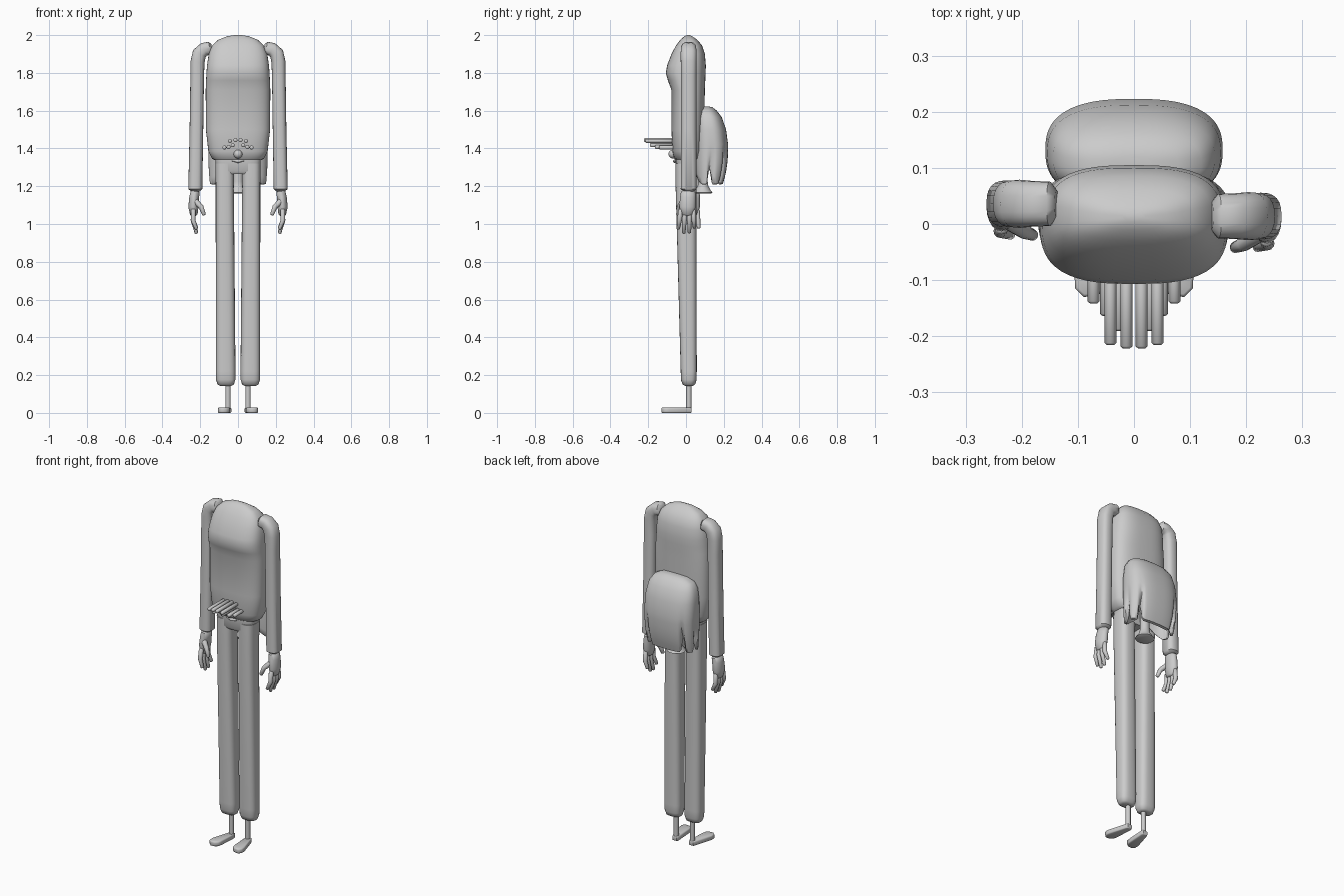
import bpy, bmesh, math
from mathutils import Vector

if "Cube" in bpy.data.objects:
    bpy.data.objects.remove(bpy.data.objects["Cube"])


def finish(name, bm, angle=50):
    bmesh.ops.recalc_face_normals(bm, faces=bm.faces)
    me = bpy.data.meshes.new(name)
    bm.to_mesh(me)
    bm.free()
    ob = bpy.data.objects.new(name, me)
    bpy.context.collection.objects.link(ob)
    bpy.ops.object.select_all(action='DESELECT')
    ob.select_set(True)
    bpy.context.view_layer.objects.active = ob
    bpy.ops.object.shade_smooth_by_angle(angle=math.radians(angle))
    return ob


def skin(name, loops, angle=50):
    """Bridge equal-length point loops and cap both ends."""
    bm = bmesh.new()
    vs = [[bm.verts.new(p) for p in l] for l in loops]
    n = len(vs[0])
    for a, b in zip(vs, vs[1:]):
        for i in range(n):
            bm.faces.new((a[i], a[(i + 1) % n], b[(i + 1) % n], b[i]))
    bm.faces.new(vs[0])
    bm.faces.new(vs[-1])
    return finish(name, bm, angle)


def unit(a, p):
    """Point on a unit superellipse."""
    c, s = math.cos(a), math.sin(a)
    return (math.copysign(abs(c) ** (2 / p), c), math.copysign(abs(s) ** (2 / p), s))


def loft(name, rings, p=2.0, n=32):
    """rings: (centre x, z, half width, front y, back y)"""
    loops = []
    for cx, z, rx, y0, y1 in rings:
        pts = [unit(2 * math.pi * i / n, p) for i in range(n)]
        loops.append([(cx + rx * u, (y0 + y1) / 2 + (y1 - y0) / 2 * v, z) for u, v in pts])
    return skin(name, loops)


def tube(name, path, radii, n=14, squash=1.0, p=2.0):
    """Sweep a section along a path, with rounded ends."""
    pts = [Vector(q) for q in path]
    d0, d1 = (pts[0] - pts[1]).normalized(), (pts[-1] - pts[-2]).normalized()
    r0, r1 = radii[0], radii[-1]
    pts = [pts[0] + d0 * r0 * .35] + pts + [pts[-1] + d1 * r1 * .35]
    radii = [r0 * .6] + list(radii) + [r1 * .6]
    loops = []
    for k, q in enumerate(pts):
        t = (pts[min(k + 1, len(pts) - 1)] - pts[max(k - 1, 0)]).normalized()
        ref = Vector((0, 1, 0)) if abs(t.y) < .9 else Vector((1, 0, 0))
        u = t.cross(ref).normalized()
        w = u.cross(t).normalized()
        loops.append([])
        for i in range(n):
            c, s = unit(2 * math.pi * i / n, p)
            loops[-1].append(q + (u * c + w * s * squash) * radii[k])
    return skin(name, loops)


# Torso with a chest bulge and domed top
torso = [(1.333, .11, -.045, .06), (1.345, .137, -.062, .08), (1.385, .157, -.072, .09),
         (1.5, .17, -.077, .095), (1.71, .171, -.077, .1), (1.76, .169, -.096, .102),
         (1.8, .167, -.107, .104), (1.84, .164, -.1, .105), (1.9, .155, -.077, .1),
         (1.945, .137, -.053, .085), (1.975, .105, -.03, .06), (1.993, .06, -.01, .035),
         (2.0, .02, .005, .02)]
loft("torso", [(0,) + r for r in torso], p=2.8, n=48)

# Hips joining the legs
loft("hips", [(0, z, rx, y0, y1) for z, rx, y0, y1 in
     [(1.265, .1, -.045, .05), (1.28, .116, -.055, .058), (1.345, .12, -.055, .06)]], p=3.5)

for s, side in ((-1, "left"), (1, "right")):
    # Trouser leg, ankle and foot
    leg = [(.143, .03, -.005, .035), (.15, .043, -.018, .048), (.175, .051, -.027, .056),
           (.22, .052, -.028, .057), (1.2, .048, -.055, .056), (1.32, .05, -.055, .058)]
    loft(side + "_leg", [(s * (.064 + .006 * min(1, r[0])),) + r for r in leg], p=2.8)
    loft(side + "_ankle", [(s * .053, z, .014, .001, .029) for z in (.015, .17)], n=12)
    bm = bmesh.new()
    outline = [(.035, .02), (.04, .03), (.068, .03), (.073, .02), (.088, -.03), (.106, -.09),
               (.105, -.115), (.09, -.13), (.065, -.128), (.047, -.115), (.042, -.09)]
    f = bm.faces.new([bm.verts.new((s * x, y, .006)) for x, y in outline])
    ex = bmesh.ops.extrude_face_region(bm, geom=[f])
    bmesh.ops.translate(bm, vec=(0, 0, .02), verts=[v for v in ex["geom"] if isinstance(v, bmesh.types.BMVert)])
    bmesh.ops.bevel(bm, geom=[e for e in bm.edges if abs(e.verts[0].co.z - e.verts[1].co.z) < .001],
                    offset=.005, segments=2, affect='EDGES', profile=.5)
    for v in bm.verts:
        v.co.z = (v.co.z - .006) * 1.4
    finish(side + "_foot", bm, 60)

    # Sleeve
    dy = .014 if s > 0 else .036

    def P(x, y, z):
        return (s * x, y + dy, z)
    tube(side + "_sleeve", [P(.15, 0, 1.93), P(.18, 0, 1.925), P(.204, 0, 1.903), P(.214, 0, 1.86),
                            P(.216, 0, 1.78), P(.22, 0, 1.5), P(.226, 0, 1.185)],
         [.035, .036, .038, .037, .036, .036, .037], n=24, squash=1.13, p=2.6)
    # Palm, fingers and thumb
    tube(side + "_palm", [P(.227, -.002, 1.17), P(.232, -.004, 1.14), P(.236, -.006, 1.09), P(.234, -.007, 1.05)],
         [.024, .026, .027, .02], n=20, squash=1.6)
    for k, (y, tip, zt) in enumerate([(-.042, -.055, .975), (-.019, -.026, .952),
                                      (.004, .004, .955), (.024, .031, .98)]):
        tube(f"{side}_finger_{k}", [P(.236, y, 1.075), P(.238, (y + tip) / 2, 1.02), P(.22, tip, zt)],
             [.0125, .0125, .009], n=12)
    tube(side + "_thumb", [P(.225, -.03, 1.12), P(.195, -.05, 1.09), P(.18, -.056, 1.05)],
         [.016, .013, .01], n=12)

    # Rods projecting from the front, fanned in an arc
    for k, (x, tip, z) in enumerate([(.0135, -.218, 1.444), (.042, -.212, 1.44), (.028, -.187, 1.417),
                                     (.05, -.16, 1.407), (.072, -.138, 1.405)]):
        tube(f"{side}_rod_{k}", [(s * x, -.05, z), (s * x, tip, z)], [.0105, .0105], n=12)

# Small nub and lip under the rods
bm = bmesh.new()
bmesh.ops.create_uvsphere(bm, u_segments=20, v_segments=12, radius=.023)
bmesh.ops.translate(bm, vec=(0, -.07, 1.37), verts=bm.verts)
finish("nub", bm)
tube("lip", [(-.03, -.055, 1.338), (0, -.06, 1.332), (.03, -.055, 1.338)], [.006, .009, .006], n=10)

# Rear pack: hollow dome whose rim is split into hanging lobes
N = 72
slits = [math.radians(d) for d in (3, 48, 132, 177)]
dome = [(1.622, .2, .1, .12), (1.618, .5, .075, .14), (1.6, .76, .055, .163),
        (1.565, .91, .045, .19), (1.5, .98, .04, .212), (1.42, 1, .04, .223)]
loops = [[] for _ in range(len(dome) + 9)]
for i in range(N):
    a = 2 * math.pi * i / N
    u, v = unit(a, 2.6)
    notch = max(math.exp(-(math.remainder(a - q, 2 * math.pi) / .085) ** 2) for q in slits)
    rim = 1.212 + .1 * notch
    if v < 0:
        rim += .1 * max(0, 1 - abs(u) * 1.1)
    rows = list(dome)
    for k in range(1, 7):
        t = k / 6
        pinch = 1 - .1 * notch * t
        rows.append((1.42 + (rim - 1.42) * t, (1 - .05 * t ** 3) * pinch,
                     .04 + .01 * t ** 3, .223 - .028 * t ** 2.5 - .02 * notch * t))
    rows += [(rim - .003, .87, .06, .18), (rim + .03, .8, .065, .175), (1.4, .75, .07, .17)]
    for loop, (z, w, y0, y1) in zip(loops, rows):
        loop.append((.158 * w * u, (y0 + y1) / 2 + (y1 - y0) / 2 * v, z))
skin("rear_pack", loops, 60)

# Flared stem below the pack
loft("flared_stem", [(0, z, r, .09 - r * .95, .09 + r * .95) for z, r in
     [(1.162, .045), (1.166, .053), (1.18, .042), (1.2, .03), (1.225, .026), (1.41, .026)]], n=24)
